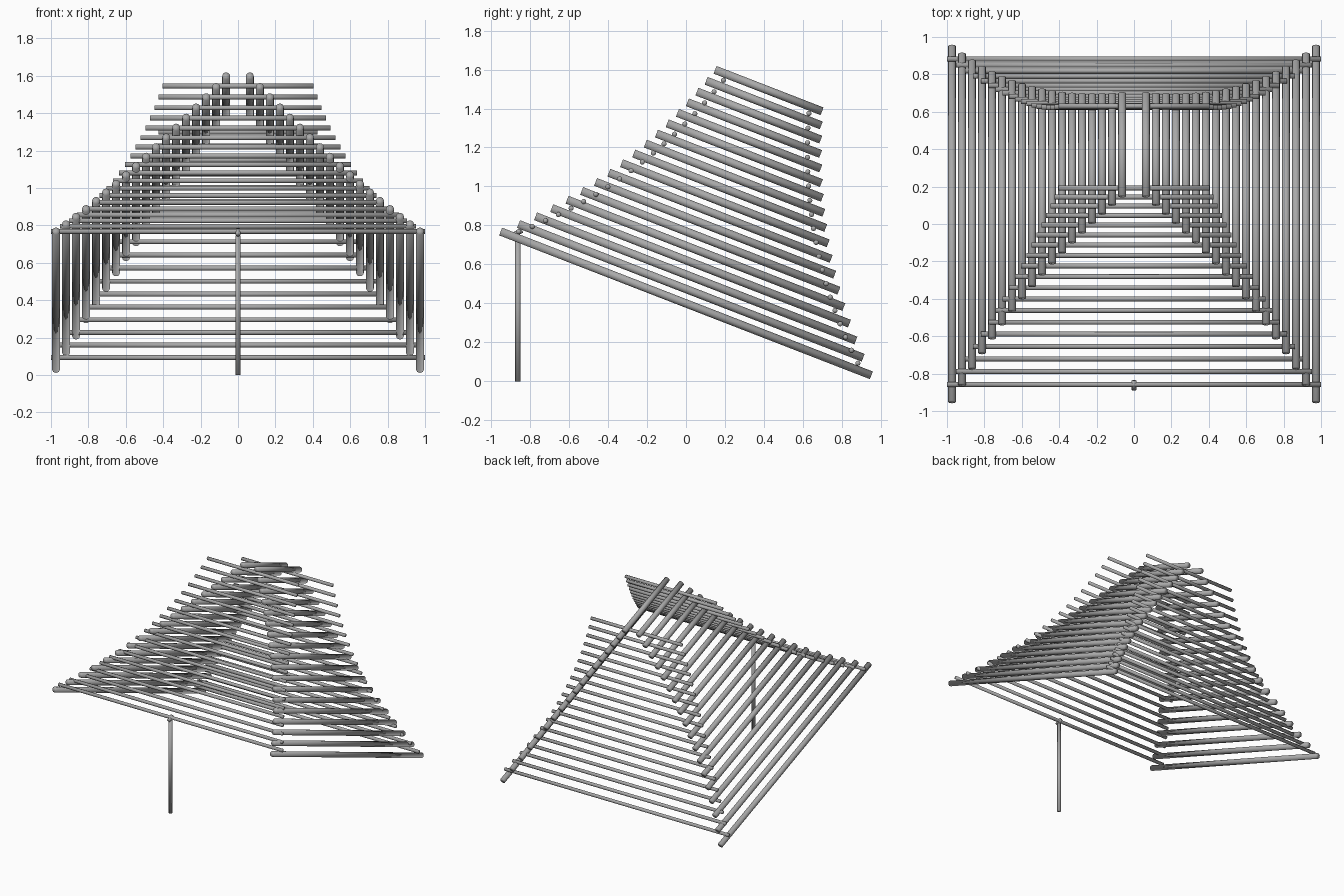
import bpy
from math import radians
from mathutils import Matrix, Vector

cube = bpy.data.objects.get("Cube")
if cube:
    bpy.data.objects.remove(cube, do_unlink=True)

# Single weathered wood colour
GREY = (0.4, 0.4, 0.4, 1)
wood = bpy.data.materials.new("grey_wood")
wood.use_nodes = True
wood.diffuse_color = GREY
wood.node_tree.nodes["Principled BSDF"].inputs["Base Color"].default_value = GREY

# The stick pyramid leans back on its rear edge
TILT = Matrix.Translation((0, 0, 0.4)) @ Matrix.Rotation(radians(-21.2), 4, 'X')
SIDE_LAYERS, CROSS_LAYERS = 18, 19
SIDE_R, CROSS_R = 0.021, 0.013


def stick(name, start, end, radius):
    """Straight round stick between two points, softly shaded over its ends."""
    a, b = Vector(start), Vector(end)
    bpy.ops.mesh.primitive_cylinder_add(vertices=16, radius=radius,
                                        depth=(b - a).length, location=(a + b) / 2)
    obj = bpy.context.object
    obj.name = name
    obj.rotation_euler = (b - a).to_track_quat('Z', 'Y').to_euler()
    obj.data.materials.append(wood)
    bpy.ops.object.shade_smooth()


def tilted_stick(name, start, end, radius):
    stick(name, TILT @ Vector(start), TILT @ Vector(end), radius)


# Side sticks: front to back, stepping inward and shrinking with height
for i in range(SIDE_LAYERS):
    half = 1.02 * 0.9295 ** i
    x, z = 0.973 - 0.0535 * i, 0.0689 * i
    for side, sx in (("left", 1), ("right", -1)):
        tilted_stick(f"{side}_side_stick_{i + 1}", (sx * x, -half, z), (sx * x, half, z), SIDE_R)

# Cross sticks: left to right along the front and back walls
for i in range(CROSS_LAYERS):
    half = 0.951 ** i
    y = 0.933 - 0.0555 * i + 0.00093 * i * i
    z = 0.033 + 0.0498 * i + 0.00064 * i * i
    for wall, sy in (("front", -1), ("back", 1)):
        tilted_stick(f"{wall}_cross_stick_{i + 1}", (-half, sy * y, z), (half, sy * y, z), CROSS_R)

# Prop post under the raised front edge, with a short trigger pin on top
stick("prop_post", (0, -0.862, 0), (0, -0.862, 0.745), 0.014)
stick("trigger_pin", (0, -0.885, 0.752), (0, -0.84, 0.775), CROSS_R)
